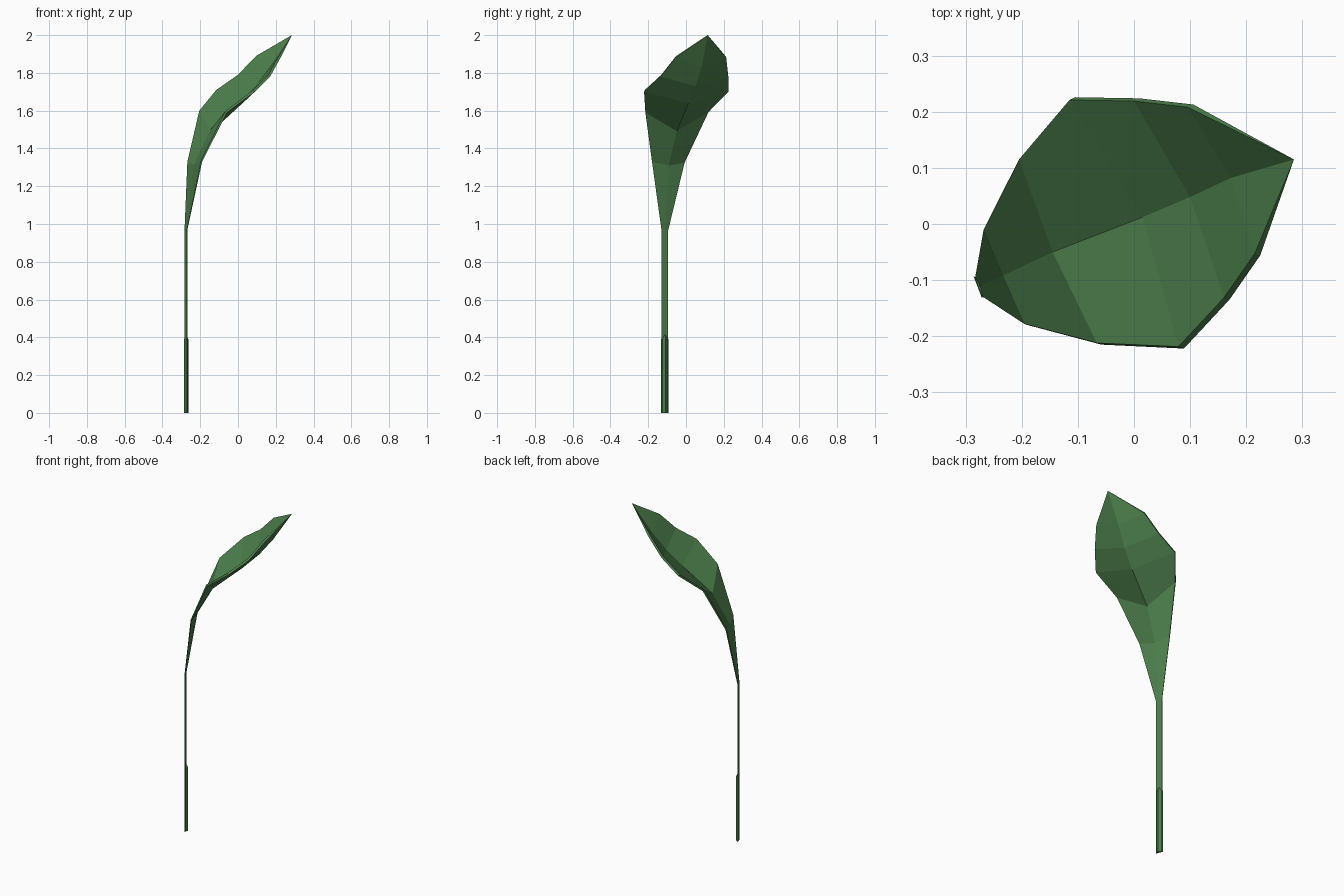
import bpy, bmesh
from mathutils import Vector

if "Cube" in bpy.data.objects:
    bpy.data.objects.remove(bpy.data.objects["Cube"])

green = bpy.data.materials.new("leaf green")
green.diffuse_color = (0.075, 0.215, 0.075, 1.0)
green.use_nodes = True
green.node_tree.nodes["Principled BSDF"].inputs["Base Color"].default_value = green.diffuse_color


def skin(name, rings, tip=None):
    """Join equal-sided rings into a closed flat-shaded body, optionally ending in a point."""
    bm = bmesh.new()
    rows = [[bm.verts.new(p) for p in ring] for ring in rings]
    n = len(rows[0])
    for a, b in zip(rows, rows[1:]):
        for i in range(n):
            j = (i + 1) % n
            bm.faces.new((a[i], a[j], b[j], b[i]))
    bm.faces.new(rows[0][::-1])
    if tip:
        t = bm.verts.new(tip)
        for i in range(n):
            bm.faces.new((rows[-1][i], rows[-1][(i + 1) % n], t))
    else:
        bm.faces.new(rows[-1])
    bmesh.ops.recalc_face_normals(bm, faces=bm.faces)
    me = bpy.data.meshes.new(name)
    bm.to_mesh(me)
    bm.free()
    me.materials.append(green)
    ob = bpy.data.objects.new(name, me)
    bpy.context.collection.objects.link(ob)
    return ob


# Leaf blade: left edge, midrib, right edge and thickness of each cross-section
sections = [
    ((-0.283, -0.095, 0.97), (-0.274, -0.110, 0.97), (-0.268, -0.130, 0.97), 0.003),
    ((-0.268, -0.010, 1.33), (-0.234, -0.092, 1.315), (-0.190, -0.180, 1.33), 0.008),
    ((-0.205, 0.115, 1.60), (-0.145, -0.050, 1.50), (-0.058, -0.215, 1.59), 0.012),
    ((-0.115, 0.221, 1.71), (0.015, 0.012, 1.65), (0.089, -0.222, 1.70), 0.014),
    ((0.000, 0.219, 1.79), (0.100, 0.048, 1.74), (0.170, -0.135, 1.78), 0.014),
    ((0.096, 0.208, 1.89), (0.172, 0.082, 1.84), (0.225, -0.056, 1.88), 0.014),
]
rings = []
for left, mid, right, t in sections:
    left, mid, right = Vector(left), Vector(mid), Vector(right)
    dl = Vector((0.7, 0.35, -0.6)) * t
    dm = Vector((0.7, 0.10, -0.7)) * t
    dr = Vector((0.7, -0.25, -0.65)) * t
    rings.append([left, mid, right - dr, right, mid + dm, left + dl])
skin("leaf_blade", rings, (0.285, 0.115, 2.0))

# Flat stalk running from the ground up to the blade
strip = [(-0.284, -0.095), (-0.270, -0.131), (-0.267, -0.130), (-0.281, -0.094)]
skin("stalk", [[(x, y, z) for x, y in strip] for z in (0.0, 0.97)])

# Thicker three-sided sheath around the stalk foot, pinched at its top
foot = [(-0.286, -0.093), (-0.271, -0.132), (-0.263, -0.108)]
skin("stalk_sheath", [[(x, y, z) for x, y in foot] for z in (0.0, 0.39)],
     (-0.276, -0.112, 0.42))
